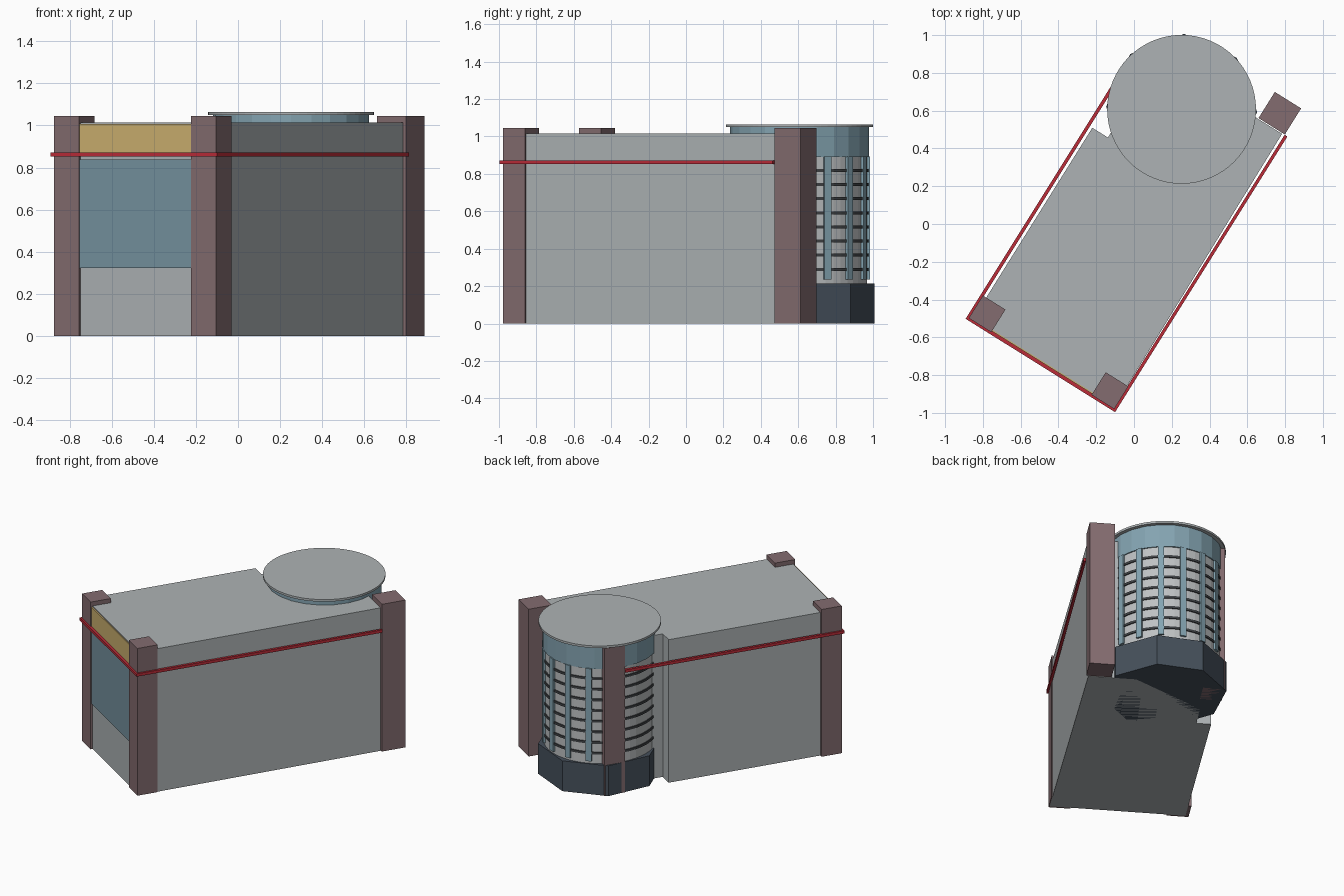
import bpy
import bmesh
from math import radians, cos, sin, pi
from mathutils import Matrix

if "Cube" in bpy.data.objects:
    bpy.data.objects.remove(bpy.data.objects["Cube"])

TURN = Matrix.Rotation(radians(-32), 4, "Z")   # block stands askew
TOWER = (0.252, 0.607)                         # tower axis


def material(name, r, g, b):
    m = bpy.data.materials.new(name)
    m.use_nodes = True
    m.diffuse_color = (r, g, b, 1)
    m.node_tree.nodes["Principled BSDF"].inputs["Base Color"].default_value = (r, g, b, 1)
    return m


concrete = material("concrete grey", 0.42, 0.45, 0.46)
plaster = material("pale plaster", 0.52, 0.54, 0.55)
stone = material("brown stone", 0.23, 0.15, 0.16)
red = material("red trim", 0.50, 0.025, 0.04)
glazing = material("front blue", 0.18, 0.29, 0.35)
glass = material("tower blue", 0.23, 0.37, 0.44)
gold = material("gold panel", 0.60, 0.43, 0.16)
slate = material("dark slate", 0.06, 0.08, 0.105)
shadow = material("dark ledge", 0.05, 0.055, 0.06)


def finish(name, bm, mat, matrix):
    bmesh.ops.recalc_face_normals(bm, faces=bm.faces)
    mesh = bpy.data.meshes.new(name)
    bm.to_mesh(mesh)
    bm.free()
    mesh.materials.append(mat)
    ob = bpy.data.objects.new(name, mesh)
    ob.matrix_world = matrix
    bpy.context.collection.objects.link(ob)
    return ob


def prism(name, outline, z0, z1, mat, matrix=TURN):
    bm = bmesh.new()
    face = bm.faces.new([bm.verts.new((x, y, z0)) for x, y in outline])
    top = bmesh.ops.extrude_face_region(bm, geom=[face])["geom"]
    bmesh.ops.translate(bm, vec=(0, 0, z1 - z0),
                        verts=[v for v in top if isinstance(v, bmesh.types.BMVert)])
    return finish(name, bm, mat, matrix)


def box(name, x0, x1, y0, y1, z0, z1, mat, matrix=TURN):
    return prism(name, [(x0, y0), (x1, y0), (x1, y1), (x0, y1)], z0, z1, mat, matrix)


def drum(name, radius, z0, z1, mat, sides, start=0.0):
    ring = [(radius * cos(start + 2 * pi * i / sides), radius * sin(start + 2 * pi * i / sides))
            for i in range(sides)]
    return prism(name, ring, z0, z1, mat, Matrix.Translation((*TOWER, 0)))


# Main block, with a notch beside the tower
prism("main_block", [(-0.457, -0.873), (0.425, -0.873), (0.412, 0.82), (0.1, 0.82),
                     (-0.36, 0.5), (-0.36, 0.315), (-0.457, 0.315)], 0, 1.015, concrete)

# Front panels between the pillars
box("front_window", -0.34, 0.29, -0.88, -0.872, 0.322, 0.838, glazing)
box("front_gold_panel", -0.34, 0.29, -0.88, -0.872, 0.86, 1.008, gold)

# Corner pillars
box("front_left_pillar", -0.478, -0.337, -0.886, -0.745, 0, 1.045, stone)
box("front_right_pillar", 0.289, 0.43, -0.886, -0.745, 0, 1.045, stone)
box("back_right_pillar", 0.262, 0.426, 0.825, 0.988, 0, 1.045, stone)
box("back_left_pillar", -0.4815, -0.34, 0.63, 0.775, 0, 1.045, stone)

# Red trim round three sides
box("front_trim", -0.49, 0.443, -0.898, -0.88, 0.852, 0.872, red)
box("right_trim", 0.426, 0.443, -0.88, 0.823, 0.852, 0.872, red)
box("left_trim", -0.49, -0.472, -0.88, 0.63, 0.852, 0.872, red)

# Round tower
drum("tower_base", 0.4, 0, 0.215, slate, 8, radians(43))
drum("tower_wall", 0.362, 0.215, 0.89, plaster, 48)
for i in range(8):
    z = 0.29 + 0.0755 * i
    drum("tower_ledge", 0.369, z - 0.008, z + 0.008, shadow, 48)
drum("tower_glass_band", 0.371, 0.89, 1.05, glass, 24)
drum("tower_roof", 0.394, 1.05, 1.065, concrete, 64)

# Blue pilasters on the exposed half of the tower
for i in range(-1, 6):
    place = Matrix.Translation((*TOWER, 0)) @ Matrix.Rotation(radians(1.3 + 22.5 * i), 4, "Z")
    box("tower_pilaster", 0.34, 0.376, -0.02, 0.02, 0.235, 0.892, glass, place)
